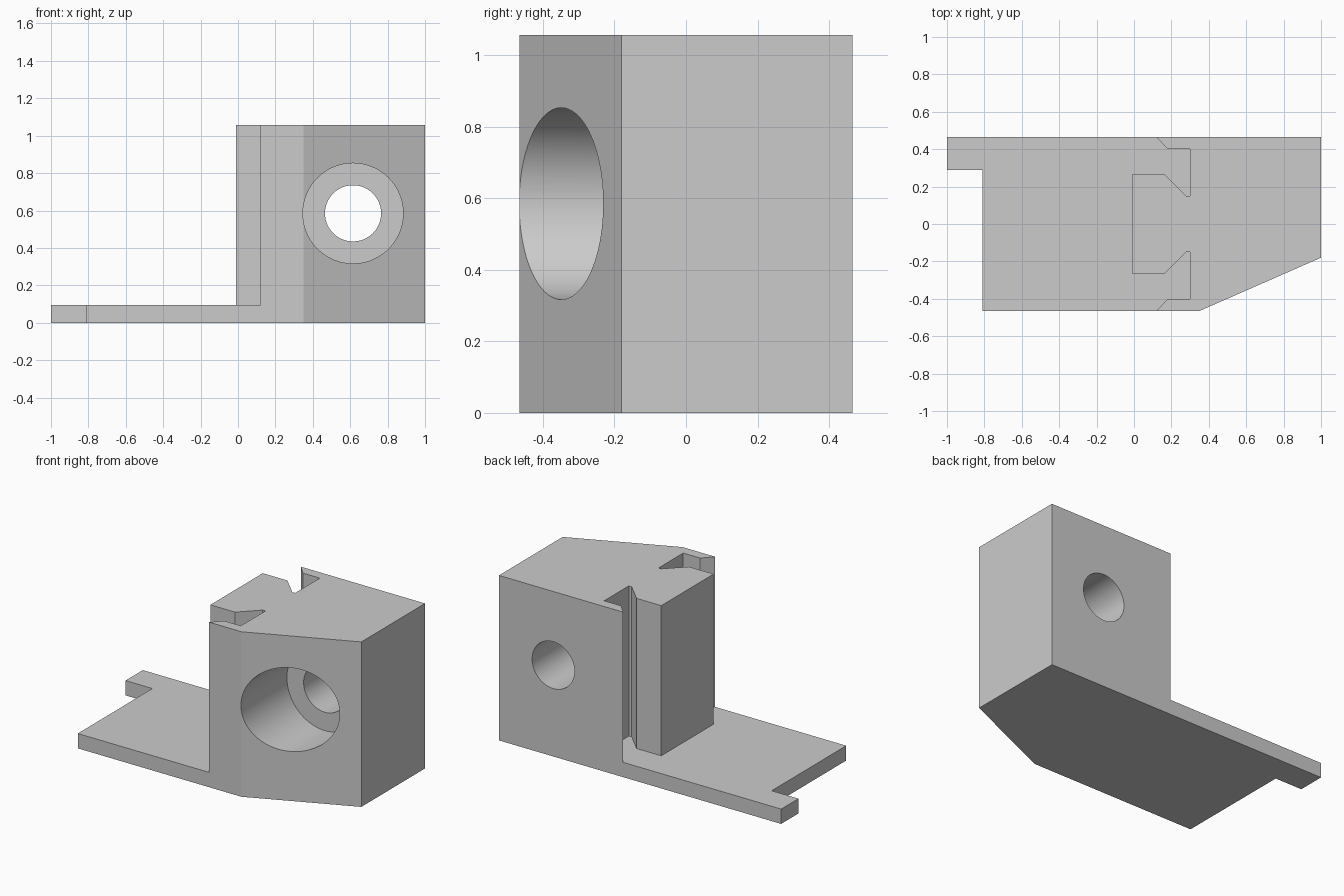
import bpy
import bmesh
import math

cube = bpy.data.objects.get("Cube")
if cube:
    bpy.data.objects.remove(cube, do_unlink=True)

grey = bpy.data.materials.new("light grey")
grey.use_nodes = True
colour = (0.6, 0.6, 0.6, 1)
grey.diffuse_color = colour
grey.node_tree.nodes["Principled BSDF"].inputs["Base Color"].default_value = colour


def prism(name, outline, bottom, top):
    """Extrude a plan outline straight up."""
    bm = bmesh.new()
    face = bm.faces.new([bm.verts.new((x, y, bottom)) for x, y in outline])
    extruded = bmesh.ops.extrude_face_region(bm, geom=[face])["geom"]
    verts = [v for v in extruded if isinstance(v, bmesh.types.BMVert)]
    bmesh.ops.translate(bm, verts=verts, vec=(0, 0, top - bottom))
    bmesh.ops.recalc_face_normals(bm, faces=bm.faces)
    mesh = bpy.data.meshes.new(name)
    bm.to_mesh(mesh)
    bm.free()
    mesh.materials.append(grey)
    obj = bpy.data.objects.new(name, mesh)
    bpy.context.collection.objects.link(obj)
    return obj


def bore(name, radius, front, back):
    """Cylinder cutter running front to back."""
    bpy.ops.mesh.primitive_cylinder_add(
        vertices=96, radius=radius, depth=back - front,
        location=(0.615, (front + back) / 2, 0.585),
        rotation=(math.pi / 2, 0, 0))
    obj = bpy.context.object
    obj.name = name
    obj.data.materials.append(grey)
    return obj


def cut(target, cutter):
    cutter.hide_render = True
    mod = target.modifiers.new(cutter.name, "BOOLEAN")
    mod.operation = "DIFFERENCE"
    mod.solver = "EXACT"
    mod.object = cutter
    bpy.ops.object.select_all(action="DESELECT")
    bpy.context.view_layer.objects.active = target
    target.select_set(True)
    bpy.ops.object.modifier_apply(modifier=mod.name)
    bpy.data.objects.remove(cutter, do_unlink=True)


# Bracket body with corner tab and chamfered front corner
plan = [(-1, 0.465), (-1, 0.29), (-0.81, 0.29), (-0.81, -0.465),
        (0.35, -0.465), (1, -0.18), (1, 0.465)]
bracket = prism("mounting_bracket", plan, 0, 1.057)

# Space above the base plate, including both mirrored side grooves
half = [(-1.2, 0.54), (0.05, 0.54), (0.18, 0.4), (0.3, 0.4),
        (0.3, 0.15), (0.28, 0.15), (0.165, 0.265), (-0.01, 0.265)]
clearance = half + [(x, -y) for x, y in reversed(half)]
cut(bracket, prism("clearance_cutter", clearance, 0.095, 1.3))

# Counterbored bolt hole
cut(bracket, bore("counterbore_cutter", 0.268, -0.8, 0))
cut(bracket, bore("bolt_hole_cutter", 0.15, -0.2, 0.7))

bpy.ops.object.shade_smooth_by_angle(angle=math.radians(15))
